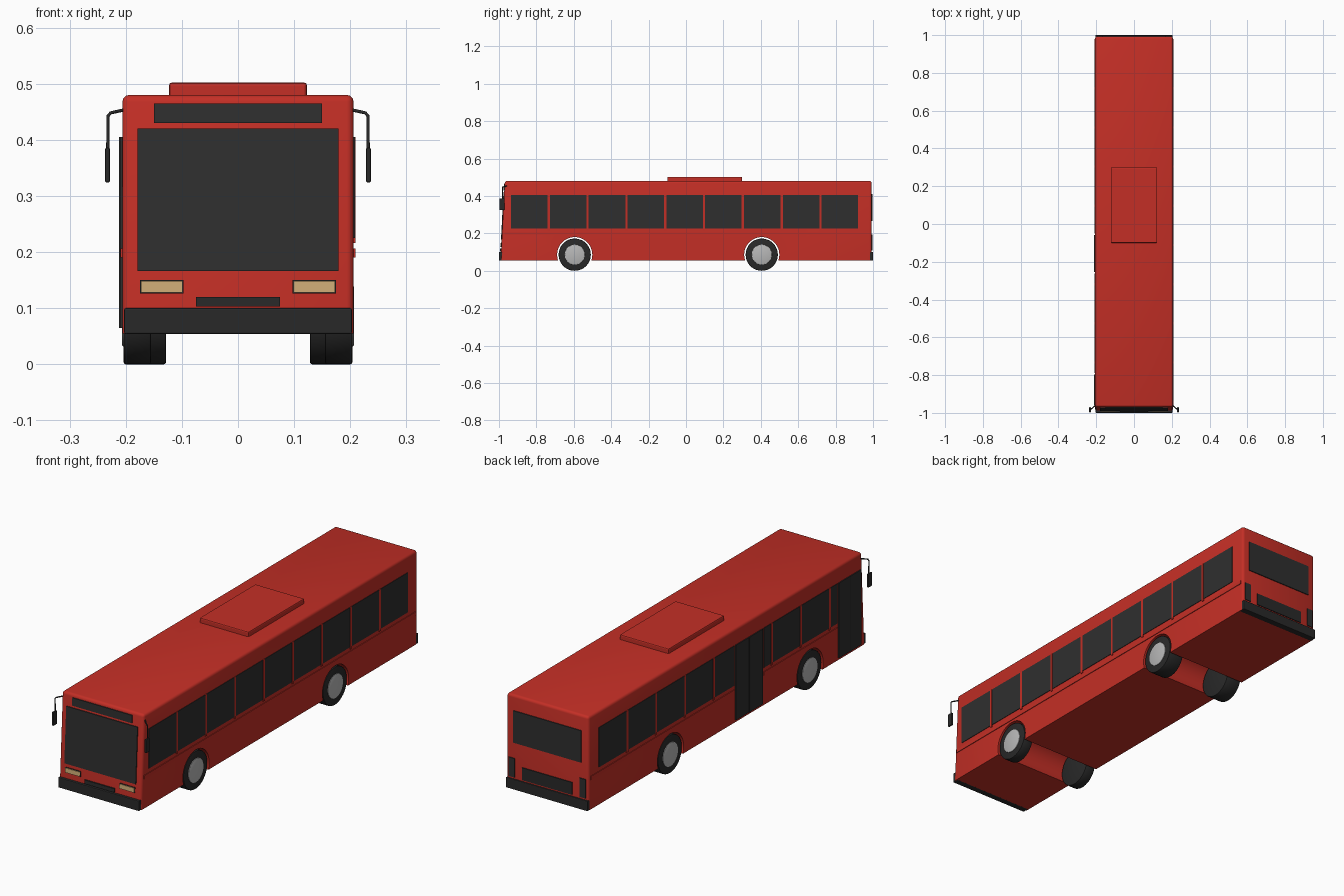
import bpy, bmesh, math
from mathutils import Matrix, Vector

if "Cube" in bpy.data.objects:
    bpy.data.objects.remove(bpy.data.objects["Cube"])


def material(name, rgb):
    m = bpy.data.materials.new(name)
    m.use_nodes = True
    m.diffuse_color = (*rgb, 1)
    m.node_tree.nodes["Principled BSDF"].inputs["Base Color"].default_value = (*rgb, 1)
    return m


RED = material("red_paint", (0.55, 0.028, 0.019))
GLASS = material("dark_glass", (0.028, 0.028, 0.028))
BLACK = material("black_plastic", (0.022, 0.022, 0.022))
LAMP = material("amber_lamp", (0.62, 0.41, 0.18))
METAL = material("grey_metal", (0.48, 0.48, 0.48))

HALF_W, BACK, FRONT = 0.206, 0.993, -0.991
FLOOR, ROOF = 0.055, 0.48
LEAN = 0.052                     # backward slope of the nose
AXLES = (-0.595, 0.405)
AXLE_Z = 0.086


def finish(bm, name, mat, smooth=False):
    mesh = bpy.data.meshes.new(name)
    bmesh.ops.recalc_face_normals(bm, faces=bm.faces)
    bm.to_mesh(mesh)
    bm.free()
    ob = bpy.data.objects.new(name, mesh)
    bpy.context.collection.objects.link(ob)
    mesh.materials.append(mat)
    if smooth:
        activate(ob)
        bpy.ops.object.shade_smooth_by_angle(angle=math.radians(35))
    return ob


def activate(ob):
    bpy.ops.object.select_all(action="DESELECT")
    ob.select_set(True)
    bpy.context.view_layer.objects.active = ob


def box(name, xs, ys, zs, mat, bevel=0, lean=0):
    bm = bmesh.new()
    bmesh.ops.create_cube(bm, size=1)
    for v in bm.verts:
        v.co = Vector([(a + b) / 2 + c * abs(b - a) for c, (a, b) in zip(v.co, (xs, ys, zs))])
        v.co.y += lean * (v.co.z - FLOOR)
    if bevel:
        bmesh.ops.bevel(bm, geom=bm.edges[:], offset=bevel, segments=2, affect="EDGES", profile=0.5)
    return finish(bm, name, mat)


def drum(name, x0, x1, y, z, radius, mat, bevel=0, sides=48):
    bm = bmesh.new()
    turn = Matrix.Translation(((x0 + x1) / 2, y, z)) @ Matrix.Rotation(math.pi / 2, 4, "Y")
    bmesh.ops.create_cone(bm, cap_ends=True, segments=sides, radius1=radius, radius2=radius,
                          depth=abs(x1 - x0), matrix=turn)
    if bevel:
        rims = [e for e in bm.edges if any(len(f.verts) > 4 for f in e.link_faces)]
        bmesh.ops.bevel(bm, geom=rims, offset=bevel, segments=2, affect="EDGES", profile=0.5)
    return finish(bm, name, mat, True)


# Body shell: leaning nose, rounded edges, wheel arches cut right across
bm = bmesh.new()
bmesh.ops.create_cube(bm, size=1)
for v in bm.verts:
    x, y, z = v.co
    v.co = (x * 2 * HALF_W, BACK if y > 0 else FRONT, ROOF if z > 0 else FLOOR)
    if y < 0 and z > 0:
        v.co.y += LEAN * (ROOF - FLOOR)
edges = [e for e in bm.edges if max(v.co.z for v in e.verts) > FLOOR + 0.01]
bmesh.ops.bevel(bm, geom=edges, offset=0.012, segments=3, affect="EDGES", profile=0.5)
body = finish(bm, "body", RED)
for y in AXLES:
    cutter = drum("arch_cutter", -0.3, 0.3, y, AXLE_Z, 0.094, RED)
    cutter.hide_render = True
    mod = body.modifiers.new("arch", "BOOLEAN")
    mod.operation, mod.solver, mod.object = "DIFFERENCE", "EXACT", cutter
    activate(body)
    bpy.ops.object.modifier_apply(modifier=mod.name)
    bpy.data.objects.remove(cutter)
activate(body)
bpy.ops.object.shade_smooth_by_angle(angle=math.radians(35))

# Roof unit
box("roof_unit", (-0.123, 0.123), (-0.1, 0.3), (ROOF - 0.005, 0.502), RED, 0.005)

# Wheels: single at the front, wide pairs at the rear
for side, label in ((1, "left"), (-1, "right")):
    for y, inner, place in ((AXLES[0], 0.155, "front"), (AXLES[1], 0.128, "rear")):
        drum(f"{place}_{label}_tyre", side * inner, side * 0.204, y, AXLE_Z, 0.086, BLACK, 0.004)
        drum(f"{place}_{label}_hub", side * 0.19, side * 0.2065, y, AXLE_Z, 0.054, METAL, 0.002)

# Side glazing, pillars, belt rails and doors
DOORS = ((-0.957, -0.797), (-0.253, -0.058))
START, PITCH, COUNT = -0.941, 0.2075, 9


def outside_doors(a, b):
    """Pieces of the span a-b which no door covers."""
    spans = [(a, b)]
    for d0, d1 in DOORS:
        d0, d1 = d0 - 0.008, d1 + 0.008
        spans = [s for p, q in spans for s in ((p, min(q, d0)), (max(p, d1), q)) if s[1] - s[0] > 0.005]
    return spans


for side, label in ((1, "left"), (-1, "right")):
    def across(outer):
        return (side * (HALF_W - 0.004), side * outer)

    for i in range(COUNT):
        a = START + i * PITCH
        span = (a + 0.006, a + PITCH - 0.006)
        for piece in ([span] if side > 0 else outside_doors(*span)):
            box(f"{label}_window", across(0.2085), piece, (0.225, 0.405), GLASS)
        if i and (side > 0 or outside_doors(a - 0.006, a + 0.006)):
            box(f"{label}_pillar", across(0.2095), (a - 0.006, a + 0.006), (0.216, 0.405), RED)
    rail = (-0.97, 0.98)
    for piece in ([rail] if side > 0 else outside_doors(*rail)):
        box(f"{label}_belt_rail", across(0.209), piece, (0.19, 0.206), RED)

for a, b in DOORS:
    box("right_door", (-0.202, -0.2105), (a, b), (0.065, 0.405), GLASS)
    mid = (a + b) / 2
    box("door_seam", (-0.202, -0.212), (mid - 0.003, mid + 0.003), (0.065, 0.405), BLACK)


# Nose details follow the lean
def nose(name, xs, zs, mat, depth=0.004):
    box(name, xs, (FRONT - depth, FRONT + 0.004), zs, mat, 0, LEAN)


nose("windscreen", (-0.179, 0.179), (0.166, 0.42), GLASS)
nose("destination_display", (-0.15, 0.15), (0.43, 0.465), GLASS)
nose("front_grille", (-0.075, 0.075), (0.103, 0.12), BLACK, 0.006)
for s in (1, -1):
    nose("headlight_surround", (s * 0.097, s * 0.175), (0.126, 0.15), BLACK, 0.003)
    nose("headlight", (s * 0.099, s * 0.173), (0.128, 0.148), LAMP, 0.006)
box("front_bumper", (-0.203, 0.203), (-1, -0.97), (0.054, 0.1), BLACK, 0.003)

# Tail details
tail = (BACK - 0.004, BACK + 0.004)
box("rear_window", (-0.17, 0.17), tail, (0.265, 0.41), GLASS)
box("rear_grille", (-0.125, 0.125), tail, (0.107, 0.163), BLACK)
for s in (1, -1):
    box("tail_lamp", (s * 0.163, s * 0.193), tail, (0.108, 0.194), GLASS)
box("rear_bumper", (-0.205, 0.205), (0.97, 1), (0.054, 0.1), BLACK, 0.003)

# Mirrors on bent arms
for s in (1, -1):
    curve = bpy.data.curves.new("mirror_arm", "CURVE")
    curve.dimensions, curve.bevel_depth, curve.bevel_resolution = "3D", 0.003, 2
    curve.use_fill_caps = True
    path = ((0.2, 0.454), (0.227, 0.448), (0.232, 0.442), (0.232, 0.37))
    spline = curve.splines.new("POLY")
    spline.points.add(len(path) - 1)
    for p, (x, z) in zip(spline.points, path):
        p.co = (s * x, -0.955 if x < 0.21 else -0.98, z, 1)
    curve.materials.append(BLACK)
    bpy.context.collection.objects.link(bpy.data.objects.new("mirror_arm", curve))
    box("mirror_head", (s * 0.228, s * 0.237), (-0.997, -0.97), (0.324, 0.386), BLACK, 0.003)
